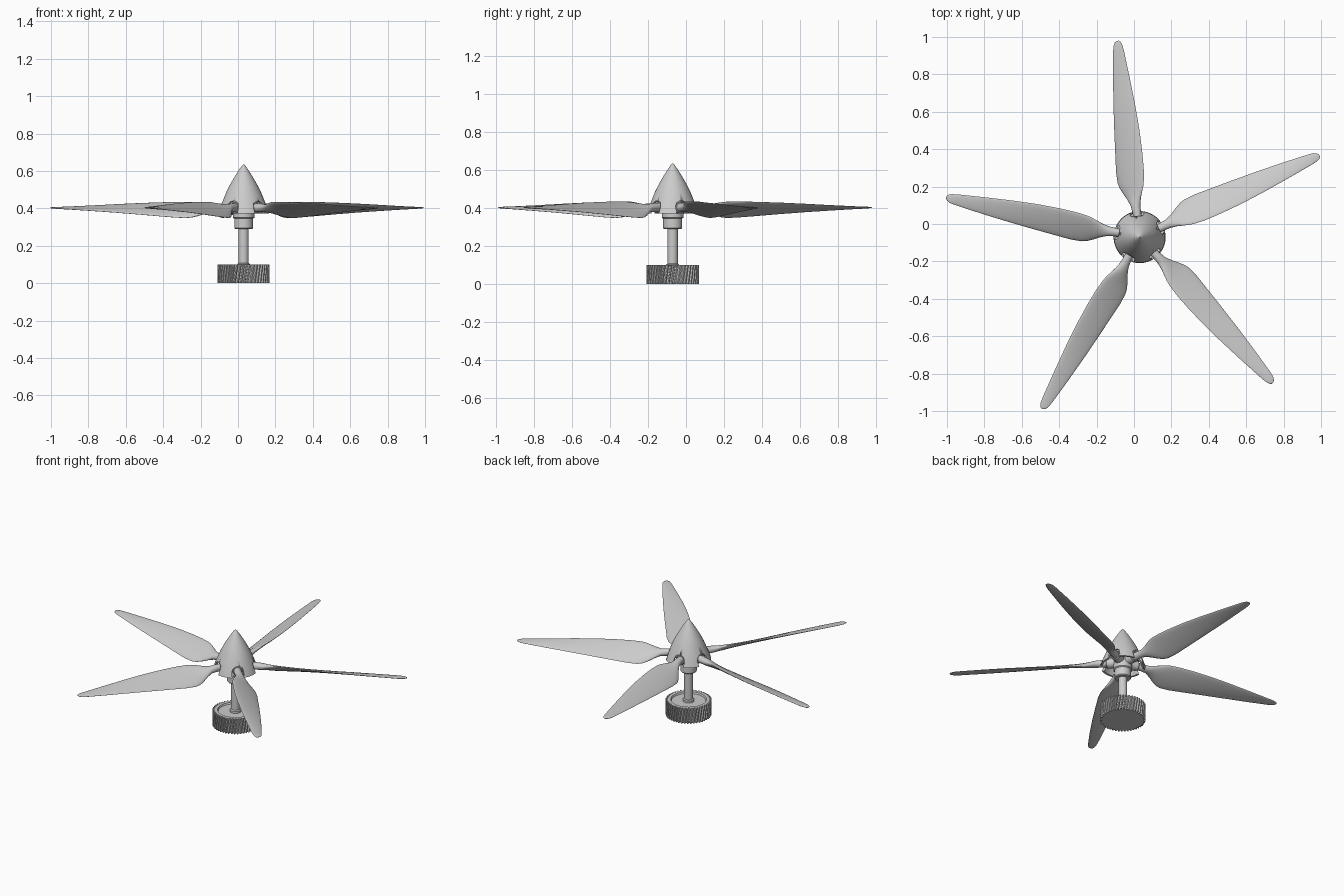
import bpy, bmesh, math
from mathutils import Matrix, Vector

if "Cube" in bpy.data.objects:
    bpy.data.objects.remove(bpy.data.objects["Cube"])

CENTRE = Vector((0.03, -0.07, 0))
HUB_Z = 0.403
BLADES = 5
FIRST = math.radians(24.3)

grey = bpy.data.materials.new("plain grey")
grey.use_nodes = True
grey.diffuse_color = (0.6, 0.6, 0.6, 1)
grey.node_tree.nodes["Principled BSDF"].inputs["Base Color"].default_value = (0.6, 0.6, 0.6, 1)


def finish(name, bm, angle=35):
    bmesh.ops.recalc_face_normals(bm, faces=bm.faces)
    mesh = bpy.data.meshes.new(name)
    bm.to_mesh(mesh)
    bm.free()
    mesh.materials.append(grey)
    ob = bpy.data.objects.new(name, mesh)
    bpy.context.collection.objects.link(ob)
    ob.location = CENTRE
    bpy.ops.object.select_all(action="DESELECT")
    ob.select_set(True)
    bpy.context.view_layer.objects.active = ob
    bpy.ops.object.shade_smooth_by_angle(angle=math.radians(angle))
    return ob


def loft(bm, rings, caps=True):
    """Skin a list of closed point rings."""
    rows = [[bm.verts.new(p) for p in ring] for ring in rings]
    n = len(rows[0])
    for a, b in zip(rows, rows[1:]):
        for i in range(n):
            bm.faces.new((a[i], a[(i + 1) % n], b[(i + 1) % n], b[i]))
    if caps:
        bm.faces.new(rows[0])
        bm.faces.new(rows[-1])


def lathe(name, profile, segments=64):
    bm = bmesh.new()
    turn = [2 * math.pi * i / segments for i in range(segments)]
    loft(bm, [[(r * math.cos(t), r * math.sin(t), z) for t in turn] for r, z in profile])
    return finish(name, bm)


# Hollow spinner: outer skin up to the tip, then back down the inside
outer = [(0.137, 0.372), (0.126, 0.405), (0.113, 0.437), (0.093, 0.487),
         (0.071, 0.53), (0.049, 0.568), (0.027, 0.603), (0.011, 0.626), (0.002, 0.635)]
inner = [(max(r - 0.012, 0.002), z - 0.012 if z > 0.4 else z) for r, z in outer]
spinner = lathe("spinner", inner[::-1] + outer)

# Arched slots in the spinner rim, one for each blade root
bm = bmesh.new()
arch = [(-0.036, 0.3)] + [(-0.036 * math.cos(math.pi * i / 12), HUB_Z + 0.036 * math.sin(math.pi * i / 12))
                          for i in range(13)] + [(0.036, 0.3)]
for k in range(BLADES):
    turn = Matrix.Rotation(FIRST + k * 2 * math.pi / BLADES, 3, "Z")
    loft(bm, [[turn @ Vector((r, y, z)) for y, z in arch] for r in (0.075, 0.2)])
cutter = finish("slot_cutter", bm)
cutter.hide_render = True
slots = spinner.modifiers.new("slots", "BOOLEAN")
slots.operation = "DIFFERENCE"
slots.solver = "EXACT"
slots.object = cutter
bpy.context.view_layer.objects.active = spinner
bpy.ops.object.modifier_apply(modifier="slots")
bpy.data.objects.remove(cutter)

# Hub with stepped collar, and the shaft
lathe("hub", [(0.046, 0.29), (0.05, 0.295), (0.05, 0.345), (0.057, 0.35), (0.057, 0.435), (0.05, 0.442)])
lathe("shaft", [(0.034, 0.08), (0.034, 0.103), (0.027, 0.108), (0.027, 0.3)], 40)

# Blade stations: radius, left edge, right edge, left drop, right rise, half thickness
stations = [(0.04, 0.024, 0.024, 0, 0, 0.024), (0.13, 0.023, 0.022, 0.001, 0.001, 0.023),
            (0.17, 0.028, 0.022, 0.01, 0.006, 0.021), (0.205, 0.042, 0.028, 0.028, 0.016, 0.017),
            (0.24, 0.062, 0.04, 0.043, 0.024, 0.014), (0.27, 0.077, 0.05, 0.051, 0.029, 0.012),
            (0.3, 0.085, 0.056, 0.054, 0.031, 0.011), (0.36, 0.087, 0.062, 0.051, 0.031, 0.01),
            (0.45, 0.081, 0.064, 0.044, 0.029, 0.009), (0.57, 0.073, 0.062, 0.034, 0.025, 0.008),
            (0.7, 0.063, 0.054, 0.024, 0.019, 0.007), (0.85, 0.049, 0.041, 0.014, 0.011, 0.006),
            (1.0, 0.032, 0.026, 0.004, 0.003, 0.005), (1.03, 0.027, 0.021, 0.002, 0.002, 0.004),
            (1.048, 0.018, 0.014, 0.001, 0.001, 0.003), (1.056, 0.006, 0.005, 0, 0, 0.001)]


def section(r, left, right, drop, rise, thick, n=24):
    a, b = Vector((r, left, HUB_Z - drop)), Vector((r, -right, HUB_Z + rise))
    mid, half = (a + b) / 2, (a - b) / 2
    up = Vector((0, -half.z, half.y)).normalized() * thick
    return [mid + half * math.cos(2 * math.pi * i / n) + up * math.sin(2 * math.pi * i / n) for i in range(n)]


for k in range(BLADES):
    angle = FIRST + k * 2 * math.pi / BLADES
    bm = bmesh.new()
    loft(bm, [section(*s) for s in stations])
    finish(f"blade_{k + 1}", bm, 50).rotation_euler.z = angle
    # Short socket holding the blade root
    bm = bmesh.new()
    loft(bm, [section(r, w, w, 0, 0, w) for r, w in ((0.045, 0.031), (0.095, 0.031), (0.1, 0.027))])
    finish(f"blade_socket_{k + 1}", bm).rotation_euler.z = angle

# Helical gear
TEETH, OUT, ROOT, TWIST = 46, 0.139, 0.127, 0.12
bm = bmesh.new()
rings = []
for step in range(5):
    ring = []
    for t in range(TEETH):
        for part, r in ((0.0, ROOT), (0.38, ROOT), (0.52, OUT), (0.86, OUT)):
            a = 2 * math.pi * (t + part) / TEETH + TWIST * step / 4
            ring.append((r * math.cos(a), r * math.sin(a), 0.1 * step / 4))
    rings.append(ring)
# Raised rim, then the shallow recess in the top
for r, z in ((0.108, 0.1), (0.104, 0.09)):
    ring = []
    for x, y, _ in rings[4]:
        a = math.atan2(y, x)
        ring.append((r * math.cos(a), r * math.sin(a), z))
    rings.append(ring)
loft(bm, rings)
finish("helical_gear", bm, 25)
